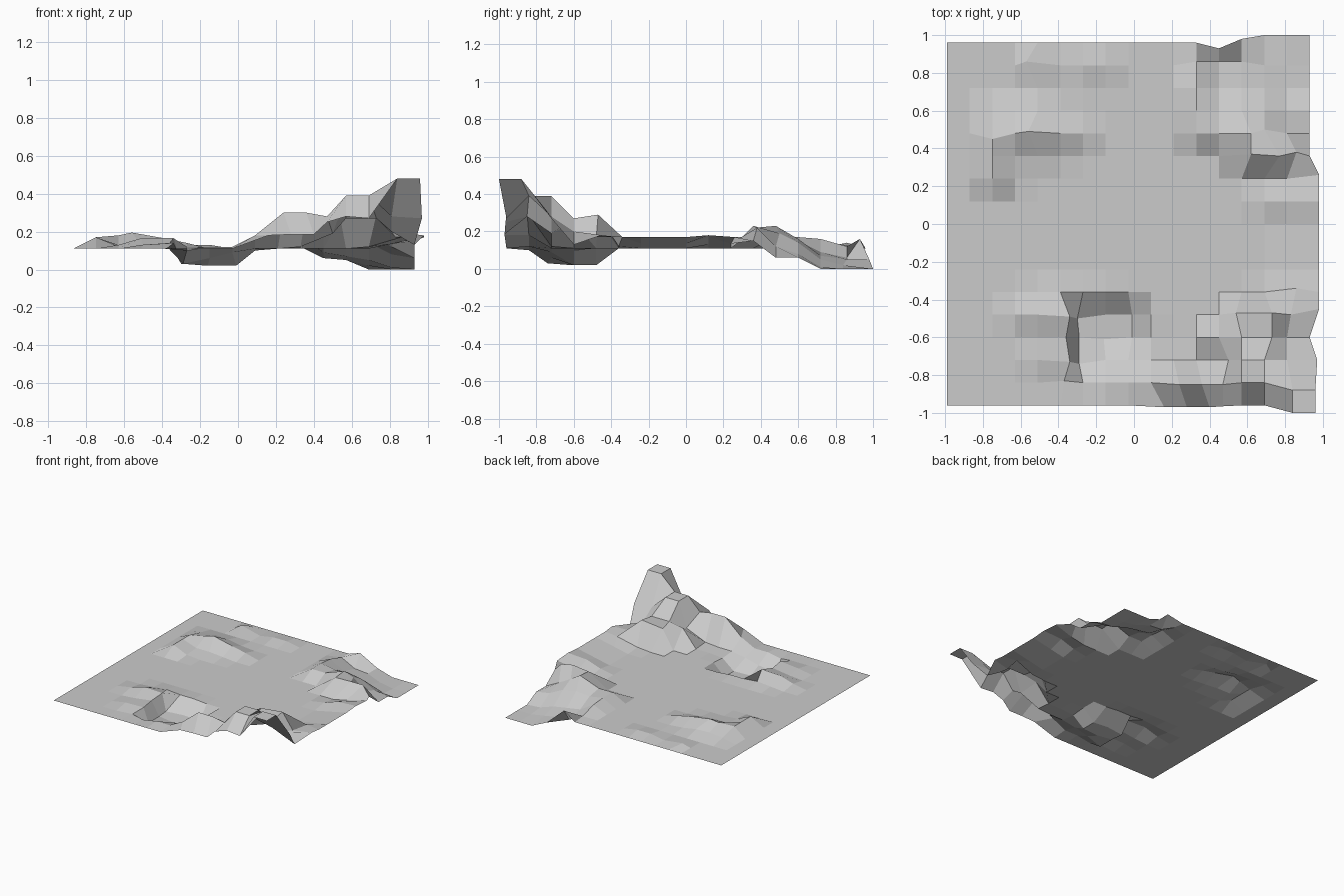
import bpy, bmesh

N = 16            # cells per side
STEP = 0.12
X0, Y0 = -0.99, -0.96
GROUND = 0.11

stone = bpy.data.materials.new("pale grey")
stone.diffuse_color = (0.6, 0.6, 0.6, 1)

bm = bmesh.new()
grid = [[bm.verts.new((X0 + i * STEP, Y0 + j * STEP, GROUND)) for j in range(N + 1)]
        for i in range(N + 1)]
for i in range(N):
    for j in range(N):
        bm.faces.new((grid[i][j], grid[i + 1][j], grid[i + 1][j + 1], grid[i][j + 1]))


def row(j, i0, *heights):
    """Set heights along one row, starting at column i0."""
    for k, z in enumerate(heights):
        grid[i0 + k][j].co.z = z


def shift(i, j, x, y):
    """Slide one grid point sideways."""
    grid[i][j].co.x, grid[i][j].co.y = x, y


# front right mountain
row(0, 9, .18, .185, .185, .25, .28, .27, .48, .48)
row(1, 9, .18, .30, .30, .28, .39, .39, .48, .48)
row(2, 9, .11, .11, .12, .19, .39, .39, .28, .27)
row(3, 9, .10, .11, .11, .25, .27, .27, .20, .13)
row(4, 11, .11, .11, .27, .29, .17, .18)
row(5, 12, .11, .11, .12, .17, .17)
for i, j, x, y in ((9, 0, .16, -.97), (10, 0, .28, -.97), (11, 0, .40, -.97), (12, 0, .47, -.965),
                   (15, 0, .84, -1), (16, 0, .96, -1), (15, 1, .84, -.88), (16, 1, .96, -.88),
                   (10, 1, .24, -.85), (11, 1, .36, -.85), (12, 1, .47, -.85),
                   (12, 2, .50, -.72), (16, 2, .97, -.72), (14, 3, .73, -.6), (13, 4, .54, -.47),
                   (14, 4, .73, -.47), (15, 4, .83, -.48), (15, 5, .86, -.34), (16, 4, .98, -.45)):
    shift(i, j, x, y)

# raised right rim
for j in range(5, 11):
    grid[16][j].co.x, grid[16][j].co.z = .98, .17
    grid[15][j].co.z = max(grid[15][j].co.z, .135)

# front hollow and its rim
row(1, 5, .115, .10, .12, .12)
row(2, 3, .11, .13, .14, .03, .06, .09)
row(3, 3, .11, .12, .14, .03, .02, .02)
row(4, 3, .13, .165, .165, .03, .03, .02)
row(5, 4, .12, .13, .12, .12, .11)
for i, j, x, y in ((5, 1, -.37, -.83), (6, 2, -.29, -.74), (6, 3, -.29, -.6), (6, 4, -.30, -.5),
                   (5, 4, -.34, -.49), (5, 3, -.36, -.6), (8, 3, -.01, -.6), (8, 4, -.01, -.48),
                   (7, 3, -.16, -.61), (5, 2, -.34, -.73)):
    shift(i, j, x, y)

# left ridge
row(10, 2, .17, .12)
row(11, 2, .17, .13, .13, .12, .11)
row(12, 2, .17, .18, .195, .165, .14)
row(13, 2, .135, .145, .14, .12)
shift(2, 12, -.75, .45)
shift(4, 12, -.56, .49)

# small bumps on the plain
row(15, 4, .14, .11, .13, .13)
shift(4, 15, -.57, .86)

# back right ridge
row(9, 14, .13, .17, .18)
row(11, 13, .22, .23, .22, .15)
row(12, 11, .17, .17, .23, .19, .12, .06)
row(13, 11, .17, .15, .16, .14, .08, .06)
for i, j, x, y in ((13, 11, .62, .37), (14, 11, .77, .36), (15, 11, .86, .38),
                   (13, 12, .62, .48), (14, 12, .69, .50), (16, 10, .98, .26)):
    shift(i, j, x, y)

# back right corner falling away
row(14, 11, .16, .09, .07, .05, .01, 0)
row(15, 11, .12, .06, .05, .02, 0, 0)
row(16, 11, .11, .16, .05, 0, 0, 0)
for i, j, x, y in ((11, 15, .33, .86), (12, 15, .45, .86), (13, 15, .57, .86), (12, 16, .45, .93),
                   (13, 16, .57, .98), (14, 16, .69, 1), (15, 16, .81, 1), (16, 16, .93, 1)):
    shift(i, j, x, y)

mesh = bpy.data.meshes.new("terrain")
bm.to_mesh(mesh)
bm.free()
mesh.materials.append(stone)
terrain = bpy.data.objects.new("terrain", mesh)
bpy.context.collection.objects.link(terrain)
